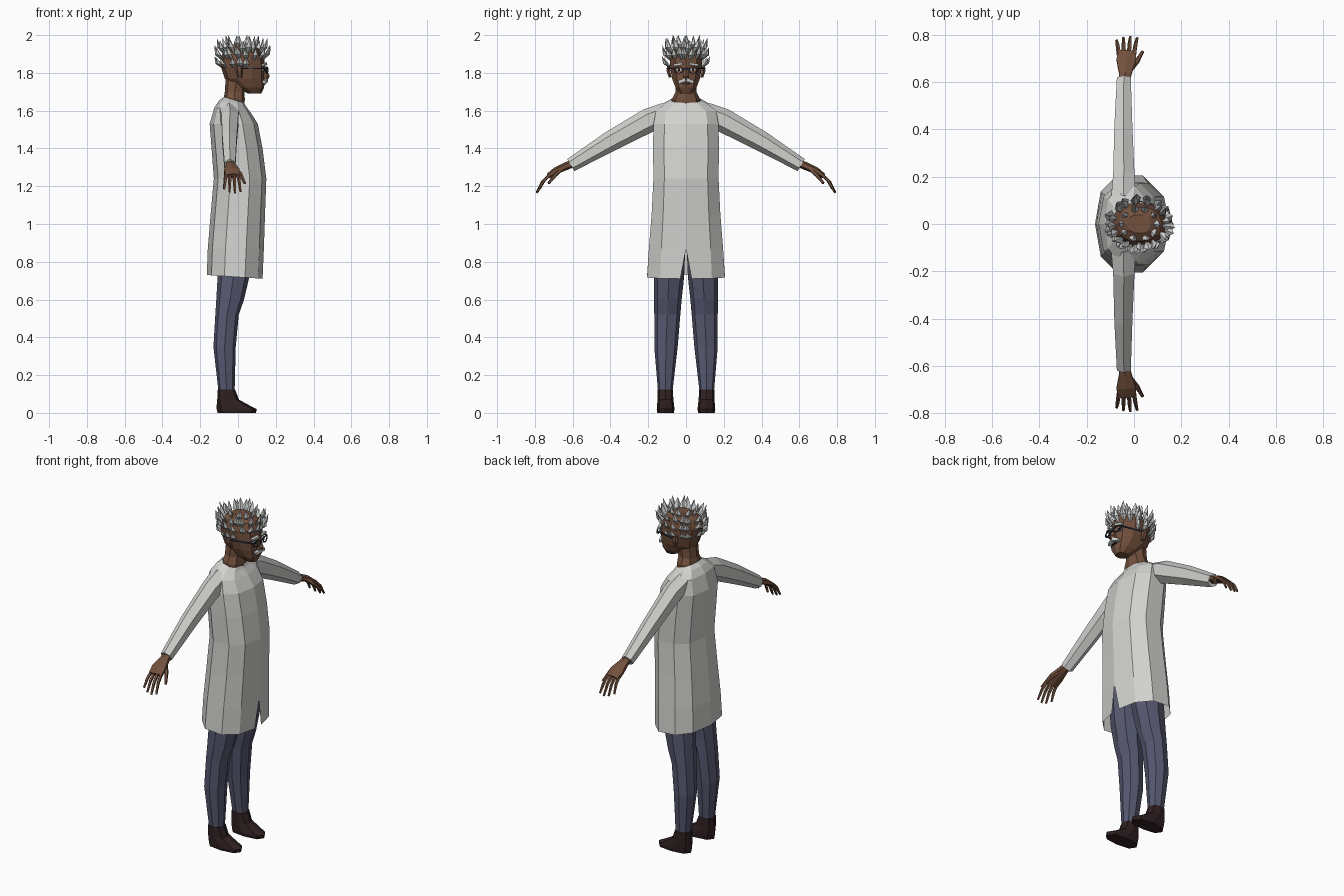
import bpy, bmesh, math, random
from mathutils import Vector, Matrix

random.seed(4)


def mat(name, r, g, b):
    m = bpy.data.materials.new(name)
    m.diffuse_color = (r, g, b, 1)
    return m


COAT = mat("coat_white", 0.64, 0.64, 0.62)
SKIN = mat("brown_skin", 0.17, 0.082, 0.047)
HAIR = mat("silver_hair", 0.62, 0.63, 0.63)
PANTS = mat("slate_blue", 0.095, 0.10, 0.165)
SHOE = mat("dark_leather", 0.028, 0.014, 0.015)
FRAME = mat("glasses_frame", 0.04, 0.045, 0.08)
EYE = mat("eye_white", 0.6, 0.6, 0.62)
PUPIL = mat("pupil_dark", 0.012, 0.01, 0.01)


def finish(bm, name, material):
    bmesh.ops.remove_doubles(bm, verts=bm.verts, dist=0.0004)
    bmesh.ops.recalc_face_normals(bm, faces=bm.faces)
    me = bpy.data.meshes.new(name)
    bm.to_mesh(me)
    bm.free()
    me.materials.append(material)
    ob = bpy.data.objects.new(name, me)
    bpy.context.collection.objects.link(ob)
    return ob


def spow(v, p):
    return math.copysign(abs(v) ** p, v)


def ring(z, x0, x1, yc, hw, n=8, p=0.85, tilt=0.0, seam=None, off=0.0):
    """Horizontal rounded section; tilt raises the back, seam splits the front."""
    pts, cx, rx = [], (x0 + x1) / 2, (x1 - x0) / 2
    for i in range(n + (seam is not None)):
        a = 2 * math.pi * (i + off) / n
        c, s = spow(math.cos(a), p), spow(math.sin(a), p)
        y = yc + hw * s
        if seam is not None and i in (0, n):
            y = seam if i == 0 else -seam
        pts.append(Vector((cx + rx * c, y, z - tilt * c)))
    return pts


def loft(name, rings, material, closed=True, cap=True):
    bm = bmesh.new()
    vs = [[bm.verts.new(p) for p in r] for r in rings]
    n = len(vs[0])
    for a, b in zip(vs, vs[1:]):
        for i in range(n if closed else n - 1):
            j = (i + 1) % n
            bm.faces.new((a[i], a[j], b[j], b[i]))
    if cap:
        bm.faces.new(vs[0][::-1])
        bm.faces.new(vs[-1])
    return finish(bm, name, material)


def tube(name, path, material, n=6):
    """Path entries: (x, y, z, half width in x, half thickness)."""
    pts = [Vector(q[:3]) for q in path]
    rings = []
    for k, q in enumerate(path):
        d = (pts[min(k + 1, len(pts) - 1)] - pts[max(k - 1, 0)]).normalized()
        v = d.cross(Vector((1, 0, 0))).normalized()
        u = v.cross(d).normalized()
        rings.append([pts[k] + u * q[3] * math.cos(2 * math.pi * (i + .5) / n)
                      + v * q[4] * math.sin(2 * math.pi * (i + .5) / n) for i in range(n)])
    return loft(name, rings, material)


def box(name, loc, size, material, rz=0.0, rx=0.0):
    bm = bmesh.new()
    m = Matrix.Translation(loc) @ Matrix.Rotation(rz, 4, 'Z') @ Matrix.Rotation(rx, 4, 'X')
    bmesh.ops.create_cube(bm, size=1, matrix=m @ Matrix.Diagonal((*size, 1)))
    return finish(bm, name, material)


# Long coat, open at the hem, with a slit at the front
coat = [(0.72, -0.165, 0.13, 0.215, 0.03, 0.01), (0.87, -0.16, 0.137, 0.205, 0, 0),
        (1.05, -0.145, 0.143, 0.19, 0, 0), (1.24, -0.128, 0.15, 0.18, 0, 0),
        (1.40, -0.14, 0.13, 0.182, 0, 0), (1.53, -0.15, 0.105, 0.18, 0, 0),
        (1.605, -0.125, 0.065, 0.165, 0, 0.012), (1.64, -0.10, 0.04, 0.115, 0, 0.014),
        (1.657, -0.075, 0.033, 0.08, 0, 0.016)]
loft("coat", [ring(z, a, b, 0, w, 10, 0.85, t, s) for z, a, b, w, s, t in coat],
     COAT, closed=False, cap=False)

# Neck and head
loft("neck", [ring(1.60, -0.08, 0.03, 0, 0.075), ring(1.665, -0.074, 0.036, 0, 0.073, tilt=0.01),
              ring(1.70, -0.07, 0.035, 0, 0.055), ring(1.77, -0.065, 0.05, 0, 0.055)], SKIN)
head = [(1.69, 0.055, 0.122, 0.032), (1.722, -0.005, 0.138, 0.058), (1.77, -0.07, 0.143, 0.077),
        (1.83, -0.09, 0.143, 0.088), (1.88, -0.094, 0.138, 0.09), (1.925, -0.07, 0.115, 0.075),
        (1.95, -0.03, 0.07, 0.04)]
loft("head", [ring(z, a, b, 0, w, 10) for z, a, b, w in head], SKIN)
loft("nose", [ring(1.765, 0.11, 0.158, 0, 0.02, 6), ring(1.782, 0.11, 0.168, 0, 0.018, 6),
              ring(1.83, 0.11, 0.147, 0, 0.009, 6)], SKIN)
box("mouth", (0.14, 0, 1.74), (0.009, 0.035, 0.005), PUPIL)
box("glasses_bridge", (0.152, 0, 1.822), (0.006, 0.024, 0.006), FRAME)

for s, side in ((1, "left"), (-1, "right")):
    # Face details
    turn = s * 0.3
    box(f"{side}_eye", (0.134, s * 0.037, 1.816), (0.008, 0.03, 0.014), EYE, turn)
    box(f"{side}_pupil", (0.138, s * 0.036, 1.816), (0.006, 0.01, 0.012), PUPIL, turn)
    box(f"{side}_eyebrow", (0.14, s * 0.04, 1.845), (0.016, 0.048, 0.012), HAIR, turn, -s * 0.15)
    box(f"{side}_moustache", (0.144, s * 0.019, 1.757), (0.02, 0.04, 0.017), HAIR, turn, -s * 0.3)
    loft(f"{side}_ear", [ring(1.775, 0.0, 0.022, s * 0.084, 0.008, 6),
                         ring(1.81, -0.012, 0.025, s * 0.093, 0.011, 6),
                         ring(1.84, -0.008, 0.024, s * 0.092, 0.009, 6)], SKIN)
    # Glasses: low-poly rim and a temple
    bm = bmesh.new()
    rim = []
    for i in range(10):
        a = 2 * math.pi * i / 10
        for r in (1.0, 0.8):
            for dx in (0, 0.006):
                dy = 0.028 * r * math.cos(a)
                rim.append(bm.verts.new((0.149 + dx - 0.25 * dy, s * (0.038 + dy),
                                         1.815 + 0.019 * r * math.sin(a))))
    for i in range(10):
        q, w = rim[4 * i:4 * i + 4], rim[4 * (i + 1) % 40:4 * (i + 1) % 40 + 4]
        for a, b in ((0, 1), (1, 3), (3, 2), (2, 0)):
            bm.faces.new((q[a], q[b], w[b], w[a]))
    finish(bm, f"{side}_glasses_rim", FRAME)
    box(f"{side}_glasses_temple", (0.078, s * 0.083, 1.823), (0.14, 0.005, 0.007), FRAME, -s * 0.24)

    # Sleeve
    tube(f"{side}_sleeve", [(-0.045, s * 0.10, 1.59, 0.06, 0.055), (-0.043, s * 0.195, 1.55, 0.052, 0.064),
                            (-0.045, s * 0.40, 1.438, 0.044, 0.054), (-0.043, s * 0.61, 1.312, 0.034, 0.037)], COAT)
    # Hand, fingers and thumb
    tube(f"{side}_hand", [(-0.04, s * 0.59, 1.325, 0.025, 0.021), (-0.037, s * 0.635, 1.306, 0.03, 0.021),
                          (-0.033, s * 0.69, 1.282, 0.047, 0.018), (-0.03, s * 0.728, 1.255, 0.046, 0.014)], SKIN)
    for k in range(4):
        x, e = -0.063 + 0.021 * k, (0.8, 0.95, 1.0, 0.93)[k]
        fan = (k - 1.3) * 0.004
        tube(f"{side}_finger_{k + 1}", [(x, s * 0.715, 1.266, 0.010, 0.010),
             (x + fan, s * (0.715 + 0.045 * e), 1.266 - 0.043 * e, 0.009, 0.009),
             (x + 2 * fan, s * (0.715 + 0.076 * e), 1.266 - 0.102 * e, 0.006, 0.006)], SKIN, 5)
    tube(f"{side}_thumb", [(-0.02, s * 0.65, 1.298, 0.014, 0.012), (0.014, s * 0.69, 1.262, 0.011, 0.011),
                           (0.036, s * 0.728, 1.215, 0.007, 0.007)], SKIN, 5)

    # Trouser leg
    leg = [(0.11, -0.103, -0.018, 0.11, 0.038), (0.35, -0.13, -0.012, 0.106, 0.062),
           (0.52, -0.12, 0.004, 0.099, 0.069), (0.60, -0.115, 0.032, 0.096, 0.073),
           (0.72, -0.108, 0.06, 0.09, 0.08), (0.92, -0.11, 0.08, 0.085, 0.083)]
    loft(f"{side}_trouser_leg", [ring(z, a, b, s * c, w, 8, 0.85, off=0.0) for z, a, b, c, w in leg], PANTS)
    # Shoe
    shoe = [(0.0, -0.108, 0.095, 0.108, 0.044), (0.02, -0.113, 0.10, 0.108, 0.047),
            (0.04, -0.113, 0.06, 0.108, 0.045), (0.07, -0.11, 0.005, 0.109, 0.042),
            (0.125, -0.107, -0.016, 0.11, 0.041)]
    loft(f"{side}_shoe", [ring(z, a, b, s * c, w, 8, 0.75) for z, a, b, c, w in shoe], SHOE)

# Spiky hair: rows of leaf-shaped tufts around the skull
# row: height, x radius, y radius, count, start and end angle, length, outward lean
rows = [(1.83, 0.105, 0.085, 11, 80, 280, 0.075, 0.55),
        (1.872, 0.112, 0.088, 19, 0, 341, 0.088, 0.42),
        (1.905, 0.10, 0.08, 17, 10, 350, 0.092, 0.34),
        (1.93, 0.062, 0.05, 10, 0, 324, 0.085, 0.25)]
bm = bmesh.new()
for z, rx, ry, n, a0, a1, length, lean in rows:
    for i in range(n):
        a = math.radians(a0 + (a1 - a0) * i / (n - 1) + random.uniform(-5, 5))
        out = Vector((math.cos(a), math.sin(a), 0))
        tan = Vector((-out.y, out.x, 0))
        root = Vector((0.022 + rx * out.x, ry * out.y, z - 0.012))
        d = (out * lean + tan * random.uniform(-.2, .2) + Vector((0, 0, 0.9))).normalized()
        size = length * random.uniform(0.9, 1.12)
        mid = root + d * size * 0.45 + out * 0.006
        tip = root + d * size
        tip.z = min(tip.z, 2.0)
        w = random.uniform(0.016, 0.021)
        lo, hi = bm.verts.new(root - out * 0.008), bm.verts.new(tip)
        belt = [bm.verts.new(mid + v) for v in (tan * w, out * 0.012, -tan * w, -out * 0.012)]
        for k in range(4):
            b, c = belt[k], belt[(k + 1) % 4]
            bm.faces.new((lo, b, c))
            bm.faces.new((hi, c, b))
finish(bm, "hair", HAIR)
